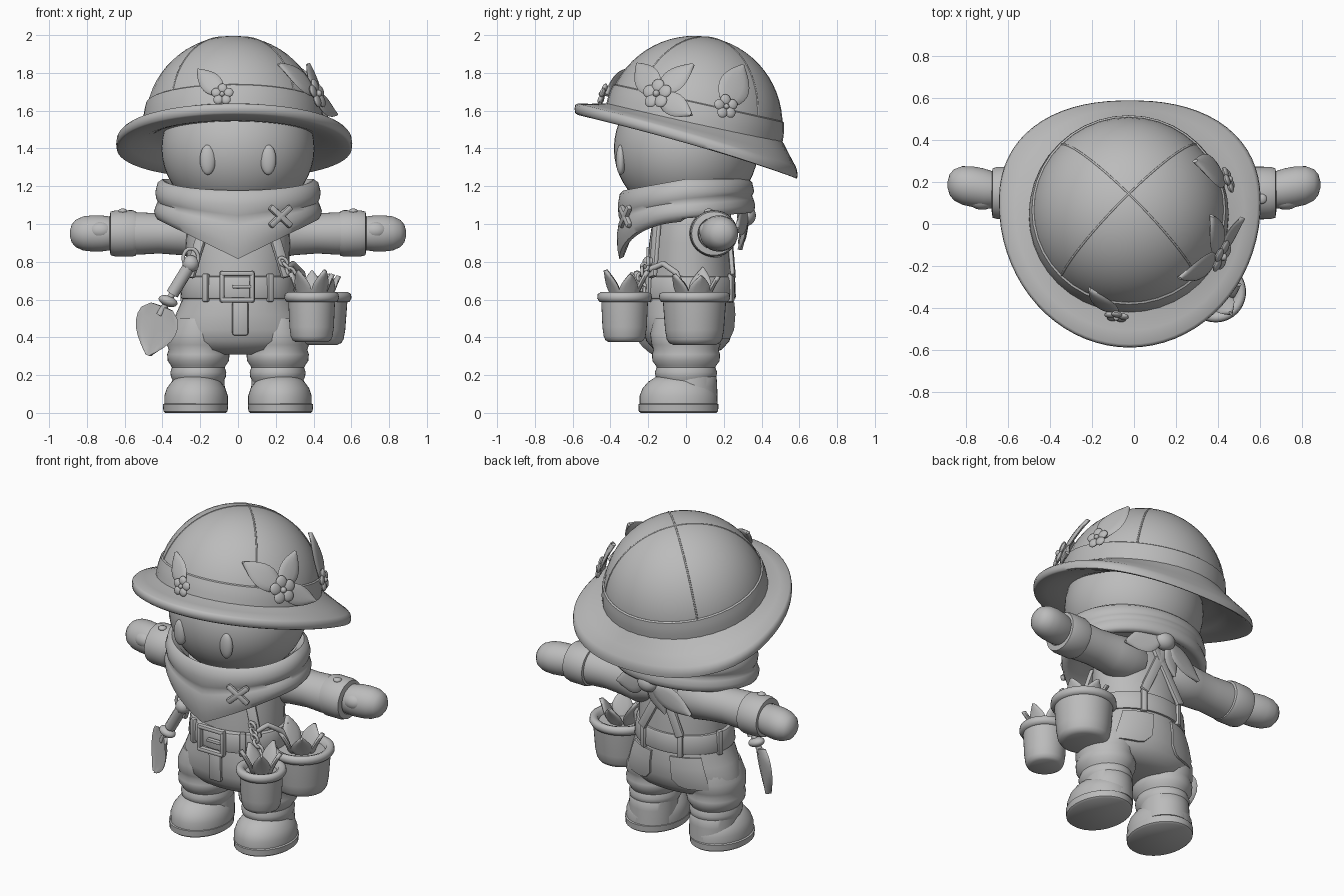
import bpy, bmesh, math, random
from math import sin, cos, pi, radians, sqrt
from mathutils import Vector as V, Matrix

if "Cube" in bpy.data.objects:
    bpy.data.objects.remove(bpy.data.objects["Cube"])

random.seed(3)
grey = bpy.data.materials.new("plain_grey")
grey.diffuse_color = (0.5, 0.5, 0.5, 1)
grey.use_nodes = True
grey.node_tree.nodes["Principled BSDF"].inputs["Base Color"].default_value = grey.diffuse_color


def finish(name, bm, angle=40):
    bmesh.ops.recalc_face_normals(bm, faces=bm.faces)
    me = bpy.data.meshes.new(name)
    bm.to_mesh(me)
    bm.free()
    me.materials.append(grey)
    ob = bpy.data.objects.new(name, me)
    bpy.context.collection.objects.link(ob)
    bpy.ops.object.select_all(action='DESELECT')
    ob.select_set(True)
    bpy.context.view_layer.objects.active = ob
    bpy.ops.object.shade_smooth_by_angle(angle=radians(angle))
    return ob


def loft(name, rings, mat=Matrix(), angle=40):
    bm = bmesh.new()
    rs = [[bm.verts.new(mat @ V(p)) for p in r] for r in rings]
    n = len(rs[0])
    for a, b in zip(rs, rs[1:]):
        for i in range(n):
            bm.faces.new((a[i], a[(i + 1) % n], b[(i + 1) % n], b[i]))
    bm.faces.new(rs[0])
    bm.faces.new(rs[-1])
    return finish(name, bm, angle)


def oval(cx, cy, z, rx, ry, n=40):
    return [(cx + rx * cos(2 * pi * i / n), cy + ry * sin(2 * pi * i / n), z) for i in range(n)]


def stack(name, cx, cy, prof, mat=Matrix(), **k):
    return loft(name, [oval(cx, cy, z, rx, ry) for z, rx, ry in prof], mat=mat, **k)


def ball(name, c, r, rot=Matrix(), seg=28):
    bm = bmesh.new()
    bmesh.ops.create_uvsphere(bm, u_segments=seg, v_segments=seg // 2, radius=1,
                              matrix=Matrix.Translation(c) @ rot @ Matrix.Diagonal((*r, 1)))
    return finish(name, bm)


def frame(o, along, normal):
    y = V(along).normalized()
    x = y.cross(V(normal)).normalized()
    z = x.cross(y)
    return Matrix.Translation(o) @ Matrix((x, y, z)).transposed().to_4x4()


def box(name, o, along, normal, size, bevel=0.012):
    bm = bmesh.new()
    bmesh.ops.create_cube(bm, size=1, matrix=Matrix.Diagonal((*size, 1)))
    bmesh.ops.bevel(bm, geom=bm.edges[:], offset=bevel, segments=2, affect='EDGES', profile=0.5)
    bm.transform(frame(o, along, normal))
    return finish(name, bm)


def tube(name, pts, r, closed=False):
    cu = bpy.data.curves.new(name, 'CURVE')
    cu.dimensions = '3D'
    cu.bevel_depth, cu.bevel_resolution, cu.use_fill_caps = r, 3, True
    sp = cu.splines.new('POLY')
    sp.points.add(len(pts) - 1)
    for p, q in zip(sp.points, pts):
        p.co = (*q, 1)
    sp.use_cyclic_u = closed
    sp.use_smooth = True
    cu.materials.append(grey)
    ob = bpy.data.objects.new(name, cu)
    bpy.context.collection.objects.link(ob)
    return ob


def leaf(name, o, along, normal, length, width, curl=0.0):
    # pointed oval with a lens-shaped section
    rings = []
    for i in range(11):
        u = 0.02 + 0.96 * i / 10
        w = width / 2 * sin(pi * u ** 0.85) ** 0.9 + 0.002
        rings.append([(w * cos(a), u * length, 0.013 * sin(a) + curl * u * u)
                      for a in [2 * pi * k / 12 for k in range(12)]])
    return loft(name, rings, mat=frame(o, along, normal))


# head and eyes
ball("head", (0, 0, 1.40), (0.405, 0.382, 0.37), seg=48)
for s in (-1, 1):
    ball("eye", (s * 0.16, -0.345, 1.34), (0.042, 0.026, 0.08))

# hat crown, band and seams
HC = V((-0.025, 0.043, 1.528))
HT = Matrix.Translation(HC) @ Matrix.Rotation(radians(-12.5), 4, 'X')
R = 0.468
lat = [pi / 2 * i / 16 * 0.99 for i in range(17)]
stack("hat_crown", 0, 0, [(R * sin(a), R * cos(a), R * cos(a)) for a in lat], HT)
stack("hat_band", 0, 0, [(z, sqrt(R * R - z * z) + d, sqrt(R * R - z * z) + d) for z, d in
                         [(-.01, .010), (.04, .010), (.08, .009), (.112, .008), (.117, 0), (.11, -.02)]], HT)
for k in (45, 135):
    q = R - 0.002
    arc = [HT @ V((q * cos(t) * cos(radians(k)), q * cos(t) * sin(radians(k)), q * sin(t)))
           for t in [radians(14 + 152 * i / 40) for i in range(41)]]
    tube("hat_seam", arc, 0.005)


# hat brim: rounded outline, drooping to the back
def brim_ring(t, dz):
    out = []
    for i in range(72):
        a = 2 * pi * i / 72
        c, s = cos(a), sin(a)
        n, ry = (2.3, 0.49) if s > 0 else (2.0, 0.69)
        d = (abs(c) ** n + abs(s) ** n) ** (-1 / n)
        o = V((-0.02 + 0.625 * d * c, 0.1 + ry * d * s, 0))
        o.z = 1.44 - 0.297 * o.y + 0.02 * c * c
        p = HC + V((0.47 * c, 0.47 * s, 0))
        p.z = 1.545 - 0.217 * p.y
        q = p.lerp(o, t)
        out.append((q.x, q.y, q.z + dz))
    return out


loft("hat_brim", [brim_ring(*p) for p in [(-.3, 0), (0, .0), (.5, .01), (.9, .02), (.98, .014), (1, -.006),
     (.98, -.028), (.9, -.04), (.5, -.065), (0, -.09), (-.5, -.105)]], angle=60)

# flowers and leaves on the hat: position, size, leaves as (angle, length, width, curl)
for pos, size, leaves in [
        ((-0.085, -0.455, 1.69), .048, [(42, .22, .11, -.05)]),
        ((0.41, -0.15, 1.685), .066, [(42, .27, .14, -.07), (-40, .25, .13, -.05), (-118, .24, .12, 0)]),
        ((0.445, 0.21, 1.62), .053, [(-30, .28, .17, -.06)])]:
    n = (V(pos) - HC).normalized()
    o = HC + n * 0.497
    side = V((0, 0, 1)).cross(n).normalized()
    up = n.cross(side)
    for deg, ln, wd, curl in leaves:
        a = radians(deg)
        d = up * cos(a) - side * sin(a)
        leaf("hat_leaf", o - n * 0.004, d, n, ln, wd, curl)
    for k in range(5):
        a = 2 * pi * k / 5
        d = up * cos(a) + side * sin(a)
        ball("flower_petal", o + n * .016 + d * size * .72, (size * .54, size * .55, .014),
             frame((0, 0, 0), d, n), 16)
    ball("flower_center", o + n * 0.024, (size * .28,) * 3, seg=14)


# neck scarf: rolled collar above a cloth drawn down to a point in front
def scarf_ring(r, z, tip, dip):
    out = []
    for i in range(72):
        a = 2 * pi * i / 72
        f = max(0, -sin(a))
        x = r * cos(a)
        w = max(0, 1 - abs(x) / 0.44) if f > 0 else 0
        lift = .03 * max(0, sin(a)) if z < 1.15 else 0
        out.append((x, r * 0.825 * sin(a), z - tip * w - dip * f + lift))
    return out


loft("scarf", [scarf_ring(*p) for p in [
    (.30, 1.12, .0, .05), (.36, 1.21, 0, .06), (.40, 1.238, 0, .06), (.425, 1.22, 0, .06), (.438, 1.17, .02, .05),
    (.433, 1.135, .05, .04), (.424, 1.12, .07, .03), (.434, 1.10, .085, .02), (.444, 1.07, .12, .01),
    (.440, 1.045, .18, 0), (.428, 1.03, .215, 0), (.40, 1.03, .205, 0), (.33, 1.07, .1, 0)]], angle=60)
for s in (-1, 1):
    box("scarf_cross_patch", (0.225, -0.322, 1.04), (s * .75, s * .30, 0.7), (.5, -.87, 0), (.036, .16, .03))
# scarf knot and tails behind the neck
ball("scarf_knot", (.04, 0.32, 1.045), (.065, .05, .055))
leaf("scarf_tail", (.06, 0.325, 1.045), (1, -.25, -.3), (.28, 1, 0), .25, .14)
leaf("scarf_tail", (.02, 0.325, 1.04), (-1, -.15, -.55), (-.15, 1, 0), .30, .13)
leaf("scarf_tail", (.02, 0.325, 1.04), (-.4, -.2, -.9), (-.1, 1, -.1), .2, .10)

# torso and trousers
stack("torso", 0, 0.02, [(.5, .29, .23), (.6, .275, .23), (.75, .27, .225), (.9, .275, .215), (1.0, .27, .2),
                         (1.08, .25, .18), (1.15, .18, .14)])
stack("trousers", 0, 0.01, [(.31, .2, .12), (.335, .31, .18), (.38, .362, .22), (.44, .362, .238), (.52, .33, .245),
                            (.6, .295, .24), (.66, .28, .232)])
stack("belt", 0, 0.01, [(.6, .27, .22), (.605, .299, .25), (.615, .304, .254), (.71, .293, .25), (.72, .288, .245),
                        (.725, .26, .22)])
for deg in (-125, -55, 15, 65, 115, 165):
    a = radians(deg)
    box("belt_loop", (.298 * cos(a), .01 + .252 * sin(a), .663), (0, 0, 1), (cos(a), 1.2 * sin(a), 0), (.035, .15, .03), .008)
# buckle frame, prong and hanging strap end
for s in (-1, 1):
    box("buckle_side", (-.005 + s * .08, -.258, .668), (0, 0, 1), (0, -1, 0), (.028, .17, .035))
    box("buckle_bar", (-.005, -.261, .668 + s * .07), (0, 0, 1), (0, -1, 0), (.18, .028, .035))
box("buckle_prong", (.02, -.261, .668), (1, 0, 0), (0, -1, 0), (.02, .1, .03), .007)
box("strap_end", (.012, -.241, .50), (0, -.04, 1), (0, -1, 0), (.085, .18, .025))
for s in (-1, 1):
    # back pockets wrap around the trousers
    rings = []
    for z, rx, ry, a0 in [(.39, .364, .224, 66), (.40, .364, .226, 72), (.44, .362, .238, 78), (.52, .33, .245, 78),
                          (.585, .302, .24, 78)]:
        arc = [radians(42 + (a0 - 42) * i / 8) for i in range(9)]
        rings.append([(s * (rx + e) * cos(a), .01 + (ry + e) * sin(a), z)
                      for e, seq in ((.012, arc), (-.02, arc[::-1])) for a in seq])
    loft("back_pocket", rings)
    # suspenders
    box("front_strap", (s * .215, -.165, .86), (s * -.3, .08, 1), (s * .55, -1, 0), (.06, .30, .03))
    ball("strap_button", (s * .235, -.185, .80), (.022, .014, .022), seg=14)
    box("back_strap", (s * .045, .235, .90), (s * -.5, -.08, 1), (s * .15, 1, 0), (.055, .40, .025), .008)
    ball("back_button", (s * .115, .243, .775), (.022, .014, .022), seg=14)

for s in (-1, 1):
    # legs with bunched cuffs
    stack("leg", s * .21, 0, [(.16, .13, .14), (.19, .145, .16), (.215, .148, .165), (.24, .14, .155), (.25, .145, .16),
          (.275, .162, .178), (.31, .165, .18), (.335, .157, .172), (.36, .166, .182), (.42, .16, .19), (.5, .12, .17)])
    # boots
    stack("boot_sole", s * .225, -.04, [(0, .16, .2), (.008, .17, .21), (.045, .173, .212), (.052, .162, .2)])
    stack("boot_upper", s * .222, -.04, [(.045, .168, .206), (.09, .168, .206), (.13, .155, .19), (.165, .13, .16),
          (.19, .1, .12), (.2, .05, .06)], angle=60)
    stack("boot_ankle", s * .21, .02, [(.05, .14, .148), (.14, .14, .145), (.19, .137, .142), (.205, .12, .13)])
    # arms along x: sleeve, rolled cuff
    turn = Matrix.Translation((0, .14, .95)) @ Matrix.Rotation(s * pi / 2, 4, 'Y')
    stack("sleeve", 0, 0, [(.1, .1, .1), (.2, .13, .13), (.3, .115, .118), (.42, .106, .11), (.52, .112, .115), (.6, .11, .11)],
          turn)
    stack("sleeve_cuff", 0, .008, [(.535, .1, .1), (.54, .117, .12), (.56, .123, .126), (.65, .122, .125), (.675, .115, .118),
                                   (.68, .085, .085), (.64, .08, .08)], turn)
    ball("cuff_button", (s * .61, .12, 1.068), (.025, .025, .014), seg=14)
    # mitten hands
    loft("hand", [oval(0, cy, z, rx, ry) for z, cy, rx, ry in [
        (.62, .02, .07, .07), (.67, .022, .088, .088), (.72, .03, .095, .096), (.77, .038, .096, .097),
        (.82, .044, .09, .092), (.86, .047, .072, .074), (.88, .048, .048, .05), (.89, .048, .015, .015)]],
         mat=turn, angle=60)
    ball("thumb", (s * .725, .118, .965), (.068, .05, .05))

# trowel with its loop
N = V((-.66, -.75, 0))
A, B = V((-.25, -.19, .79)), V((-.39, -.17, .56))
D = (B - A).normalized()
tube("trowel_handle", [A, A.lerp(B, .7)], .034)
ball("trowel_grip_end", A, (.045, .042, .045), seg=16)
tube("trowel_neck", [A.lerp(B, .5), B + D * .05], .018)
ball("trowel_collar", A.lerp(B, .86), (.052, .04, .028), Matrix.Rotation(radians(20), 4, 'Y'))
tube("trowel_loop", [(-.25 + .04 * cos(t), -.2, .82 + .05 * sin(t)) for t in [2 * pi * k / 20 for k in range(20)]], .01, True)
# shield-shaped blade
wid = [.08, .135, .148, .145, .13, .10, .06, .012]
loft("trowel_blade", [[(w * cos(a), .27 * i / 7, .012 * sin(a) + .02 * cos(a) ** 2) for a in
     [2 * pi * k / 16 for k in range(16)]] for i, w in enumerate(wid)],
     mat=frame(B, (-.3, .1, -1), N))

# plant pots
for cx, cy, z0, r, rb in [(.39, -.325, .375, .124, .113), (.412, .045, .36, .168, .15)]:
    stack("plant_pot", cx, cy, [(z0, rb * .75, rb * .75), (z0 + .01, rb * .9, rb * .9), (z0 + .03, rb * .98, rb * .98),
          (z0 + .08, rb * 1.04, rb * 1.04), (.60, r, r), (.605, r * .75, r * .75)])
    stack("pot_rim", cx, cy, [(.585, r * .95, r * .95), (.588, r + .01, r + .01), (.607, r + .021, r + .021),
          (.63, r + .018, r + .018), (.64, r, r), (.63, r - .025, r - .025), (.6, r - .035, r - .035)], angle=60)
    for k in range(5):
        a = 2 * pi * k / 5 + .3
        d = V((cos(a) * .36, sin(a) * .36, 1))
        leaf("pot_leaf", (cx + r * .33 * cos(a), cy + r * .33 * sin(a), .58), d, (-cos(a), -sin(a), .4),
             random.uniform(.16, .22), r * .4 + .05, -.02)

# chain that holds the pots
for k in range(7):
    t = k / 6
    c = V((.24, -.20, .80)).lerp(V((.36, -.22, .64)), t) + V((.0, -.03 * sin(pi * t), 0))
    e = V((1, 0, -1)).normalized()
    f = V((0, 1, 0)) if k % 2 else V((.7, 0, .7))
    tube("chain_link", [c + e * .026 * cos(b) + f * .017 * sin(b) for b in [2 * pi * j / 14 for j in range(14)]], .009, True)
tube("pot_hook", [(.25, -.19, .76), (.29, -.12, .79), (.34, -.05, .74), (.36, -.02, .65)], .016)
